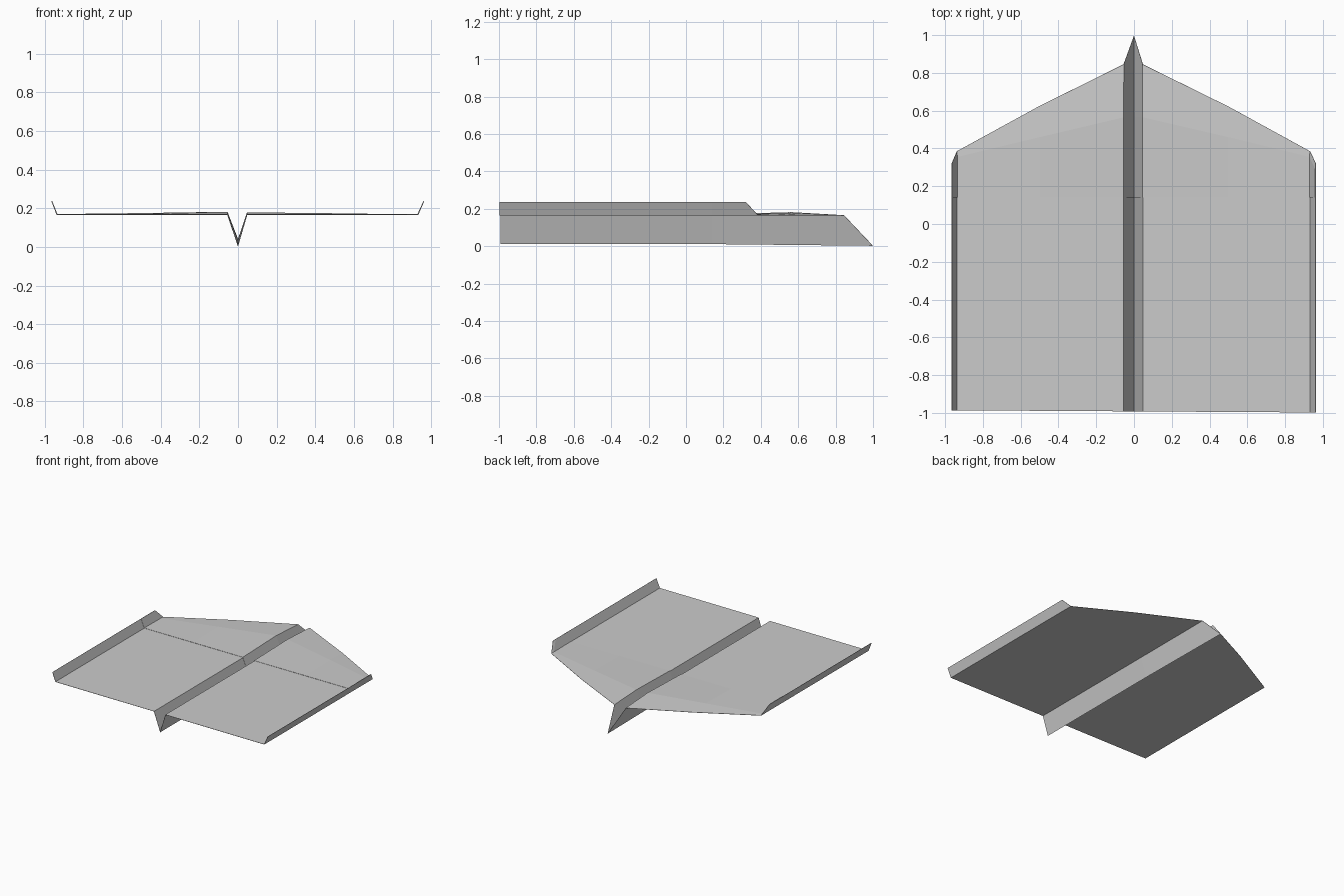
import bpy

if "Cube" in bpy.data.objects:
    bpy.data.objects.remove(bpy.data.objects["Cube"])


def sheet(name, rows, thickness=0.002):
    """Loft flat-faced thin paper through rows ordered from rear to nose."""
    n = len(rows[0])
    verts = [p for row in rows for p in row]
    faces = []
    for r in range(len(rows) - 1):
        for i in range(n - 1):
            a = r * n + i
            faces.append((a, a + 1, a + n + 1, a + n))
    mesh = bpy.data.meshes.new(name)
    mesh.from_pydata(verts, [], faces)
    obj = bpy.data.objects.new(name, mesh)
    bpy.context.collection.objects.link(obj)
    mod = obj.modifiers.new("paper_thickness", 'SOLIDIFY')
    mod.thickness = thickness
    mod.offset = 0
    return obj


# Folded cross-section: winglet, wing, keel, wing, winglet
xs = [-0.965, -0.938, -0.5, -0.055, 0.0, 0.047, 0.5, 0.932, 0.963]
base_z = [0.236, 0.165, 0.165, 0.165, 0.012, 0.165, 0.165, 0.165, 0.236]
nose_y = [0.32, 0.385, 0.625, 0.845, 0.998, 0.845, 0.622, 0.385, 0.32]
crease_y = [0.29, 0.355, 0.46, 0.565, 0.57, 0.565, 0.46, 0.355, 0.29]
lift = [0.0, 0.002, 0.009, 0.016, 0.028, 0.013, 0.008, 0.002, 0.0]
nose_z = list(base_z)
nose_z[4] = 0.003


def row(ys, zs, inset=0.0):
    return [(x * (1 - inset), y, z) for x, y, z in zip(xs, ys, zs)]


# Main sheet running the full length
rear_y = [-0.992 - 0.006 * x for x in xs]
seam_y = [0.14] * len(xs)
sheet("paper_body", [row(rear_y, base_z), row(seam_y, base_z),
                     row(nose_y, nose_z)])

# Folded-over front layer, puffed up slightly towards the keel
edge_z = [z + 0.004 for z in base_z]
edge_z[0] = edge_z[-1] = base_z[0]
edge_z[4] = 0.03
puff_z = [z + l for z, l in zip(base_z, lift)]
sheet("front_fold", [row(seam_y, edge_z, 0.003), row(crease_y, puff_z, 0.003),
                     row(nose_y, nose_z)])
